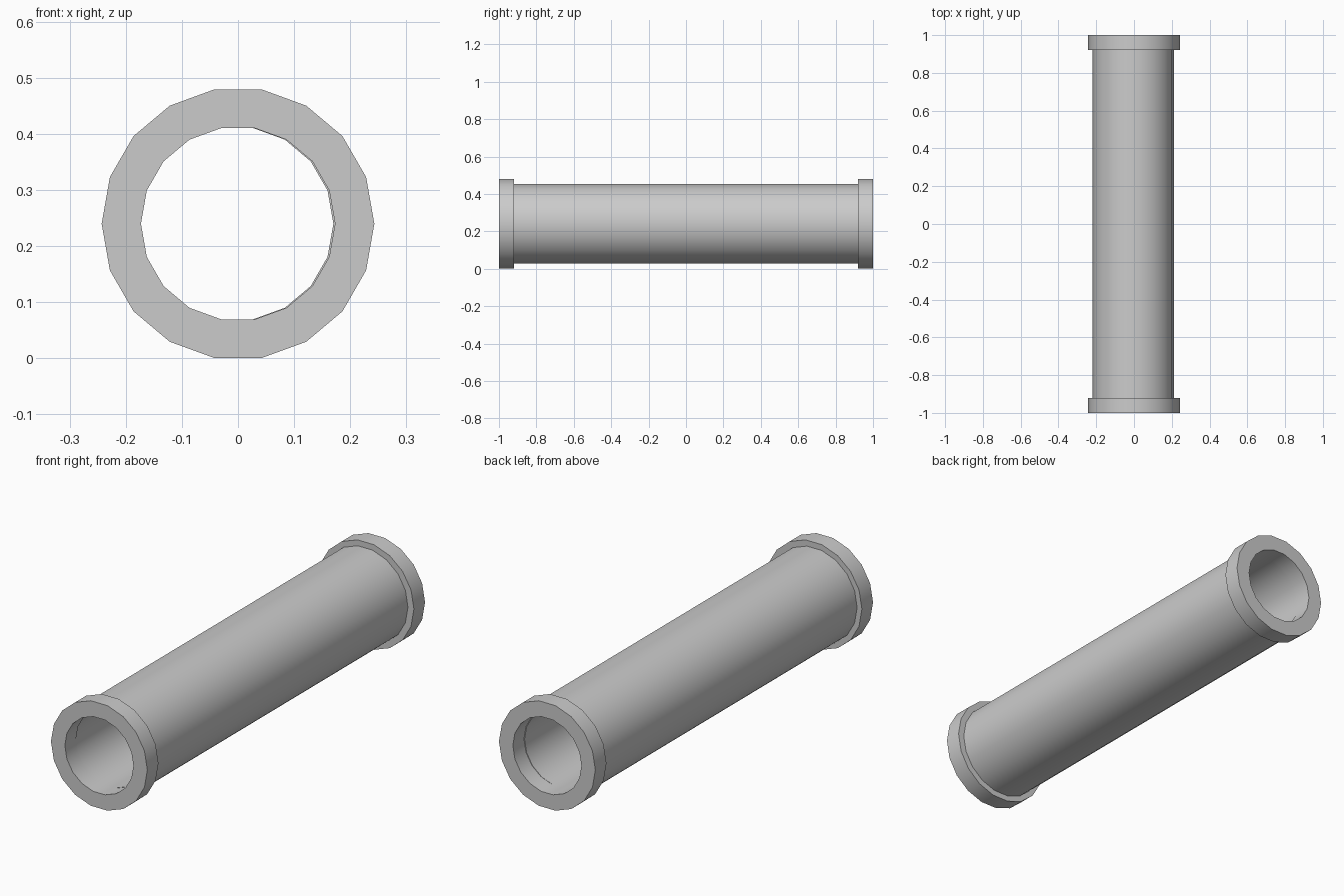
import bpy, bmesh, math

if "Cube" in bpy.data.objects:
    bpy.data.objects.remove(bpy.data.objects["Cube"])

SIDES = 18
AXIS_Z = 0.24


def hollow_ring(name, r_out, r_in, y0, y1, x=0.0):
    """Hollow cylinder along y with flat annular ends."""
    bm = bmesh.new()
    profile = [(r_out, y0), (r_out, y1), (r_in, y1), (r_in, y0)]
    loops = []
    for r, y in profile:
        loops.append([bm.verts.new((r * math.cos(2 * math.pi * i / SIDES), y,
                                    r * math.sin(2 * math.pi * i / SIDES)))
                      for i in range(SIDES)])
    for a in range(4):
        p, q = loops[a], loops[(a + 1) % 4]
        for i in range(SIDES):
            j = (i + 1) % SIDES
            bm.faces.new((p[i], p[j], q[j], q[i]))
    bmesh.ops.recalc_face_normals(bm, faces=bm.faces)
    mesh = bpy.data.meshes.new(name)
    bm.to_mesh(mesh)
    bm.free()
    ob = bpy.data.objects.new(name, mesh)
    ob.location = (x, 0, AXIS_Z)
    bpy.context.collection.objects.link(ob)
    bpy.ops.object.select_all(action='DESELECT')
    ob.select_set(True)
    bpy.context.view_layer.objects.active = ob
    bpy.ops.object.shade_smooth_by_angle(angle=math.radians(30))
    return ob


# Long pipe body, seated very slightly off the collar axis
hollow_ring("pipe_body", 0.216, 0.173, -0.92, 0.92, x=-0.003)

# Thick collars at both ends
hollow_ring("front_collar", 0.243, 0.173, -1.0, -0.92)
hollow_ring("back_collar", 0.243, 0.173, 0.92, 1.0)
